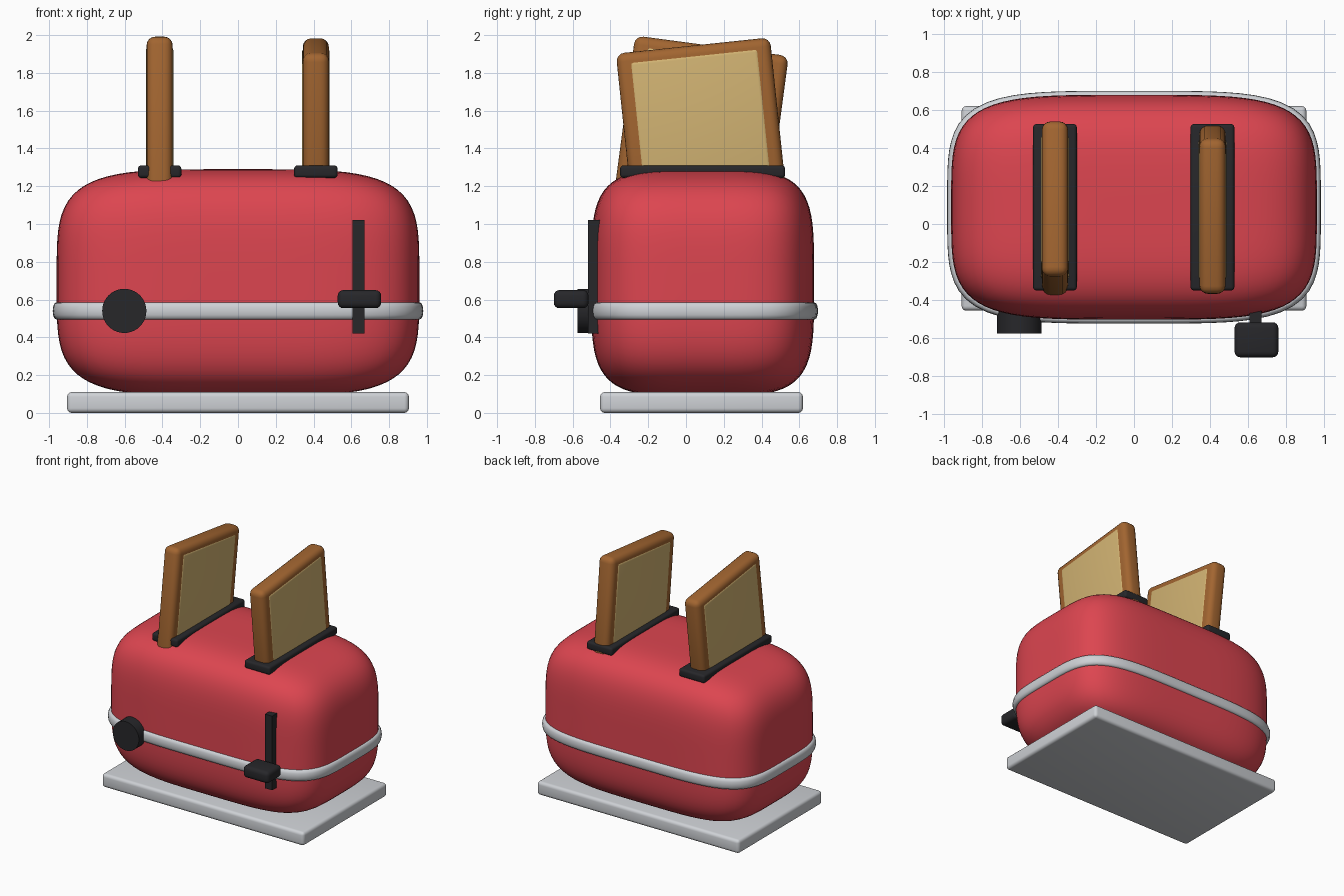
import bpy, bmesh
from math import cos, sin, pi, radians, copysign

if "Cube" in bpy.data.objects:
    bpy.data.objects.remove(bpy.data.objects["Cube"])

CY = 0.088           # body centre in y (lever sticks out in front)
N = 4.3              # superellipse exponent of the shell
HALF = (0.96, 0.59, 0.60)
CZ = 0.69


def material(name, rgb):
    m = bpy.data.materials.new(name)
    m.diffuse_color = (*rgb, 1)
    m.use_nodes = True
    m.node_tree.nodes["Principled BSDF"].inputs["Base Color"].default_value = m.diffuse_color
    return m


red = material("red_enamel", (0.72, 0.06, 0.08))
black = material("black_plastic", (0.02, 0.02, 0.023))
metal = material("silver_metal", (0.62, 0.64, 0.67))
crust_mat = material("crust", (0.36, 0.13, 0.03))
crumb_mat = material("crumb", (0.64, 0.45, 0.17))


def add(name, bm, mat, angle=40):
    bmesh.ops.recalc_face_normals(bm, faces=bm.faces)
    me = bpy.data.meshes.new(name)
    bm.to_mesh(me)
    bm.free()
    ob = bpy.data.objects.new(name, me)
    bpy.context.collection.objects.link(ob)
    me.materials.append(mat)
    bpy.ops.object.select_all(action='DESELECT')
    ob.select_set(True)
    bpy.context.view_layer.objects.active = ob
    bpy.ops.object.shade_smooth_by_angle(angle=radians(angle))
    return ob


def box(name, loc, size, mat, bevel=0.0, tilt=0.0):
    bm = bmesh.new()
    bmesh.ops.create_cube(bm, size=1)
    bmesh.ops.scale(bm, vec=size, verts=bm.verts)
    if bevel:
        bmesh.ops.bevel(bm, geom=bm.edges[:], offset=bevel, segments=4,
                        profile=0.5, affect='EDGES')
    ob = add(name, bm, mat)
    ob.location = loc
    ob.rotation_euler.x = radians(tilt)
    return ob


# rounded shell: subdivided cube pushed onto a superellipsoid
bm = bmesh.new()
bmesh.ops.create_cube(bm, size=2)
bmesh.ops.subdivide_edges(bm, edges=bm.edges[:], cuts=25, use_grid_fill=True)
for v in bm.verts:
    r = sum(abs(c) ** N for c in v.co) ** (1 / N)
    v.co = [c / r * h for c, h in zip(v.co, HALF)]
add("body", bm, red, 60).location = (0, CY, CZ)

# trim band: rounded section swept around the shell outline
section = [(-0.03, -0.045), (0.003, -0.045), (0.013, -0.038), (0.019, -0.022),
           (0.021, 0), (0.019, 0.022), (0.013, 0.038), (0.003, 0.045), (-0.03, 0.045)]
bm = bmesh.new()
rings = []
for i in range(96):
    t = 2 * pi * i / 96
    c, s = cos(t), sin(t)
    # blend of angle spacing keeps points even along the flat sides
    r = (abs(c) ** N + abs(s) ** N) ** (-1 / N)
    rings.append([bm.verts.new((c * r * (HALF[0] + d), s * r * (HALF[1] + d), z))
                  for d, z in section])
for i, a in enumerate(rings):
    b = rings[(i + 1) % len(rings)]
    for j in range(len(section)):
        k = (j + 1) % len(section)
        bm.faces.new((a[j], a[k], b[k], b[j]))
add("trim_band", bm, metal).location = (0, CY, 0.54)

# base plate
box("base_plate", (0, 0.082, 0.055), (1.81, 1.074, 0.11), metal, 0.025)

# lever and its track
box("lever_track", (0.638, -0.48, 0.72), (0.064, 0.08, 0.60), black)
box("lever_handle", (0.643, -0.608, 0.602), (0.23, 0.184, 0.096), black, 0.03)

# browning knob
bm = bmesh.new()
bmesh.ops.create_cone(bm, cap_ends=True, segments=40, radius1=0.117,
                      radius2=0.117, depth=0.125)
knob = add("browning_knob", bm, black)
knob.location = (-0.602, -0.5125, 0.54)
knob.rotation_euler.x = pi / 2

# slots with a tilted slice of toast in each
for side, x, tilt in (("left", -0.415, -7.6), ("right", 0.412, 6.0)):
    box(side + "_slot", (x, CY, 1.277), (0.23, 0.874, 0.066), black, 0.018)
    box(side + "_toast_crust", (x, 0.081, 1.522), (0.138, 0.82, 0.85),
        crust_mat, 0.045, tilt)
    box(side + "_toast_crumb", (x, 0.081, 1.522), (0.146, 0.69, 0.755),
        crumb_mat, 0.022, tilt)
